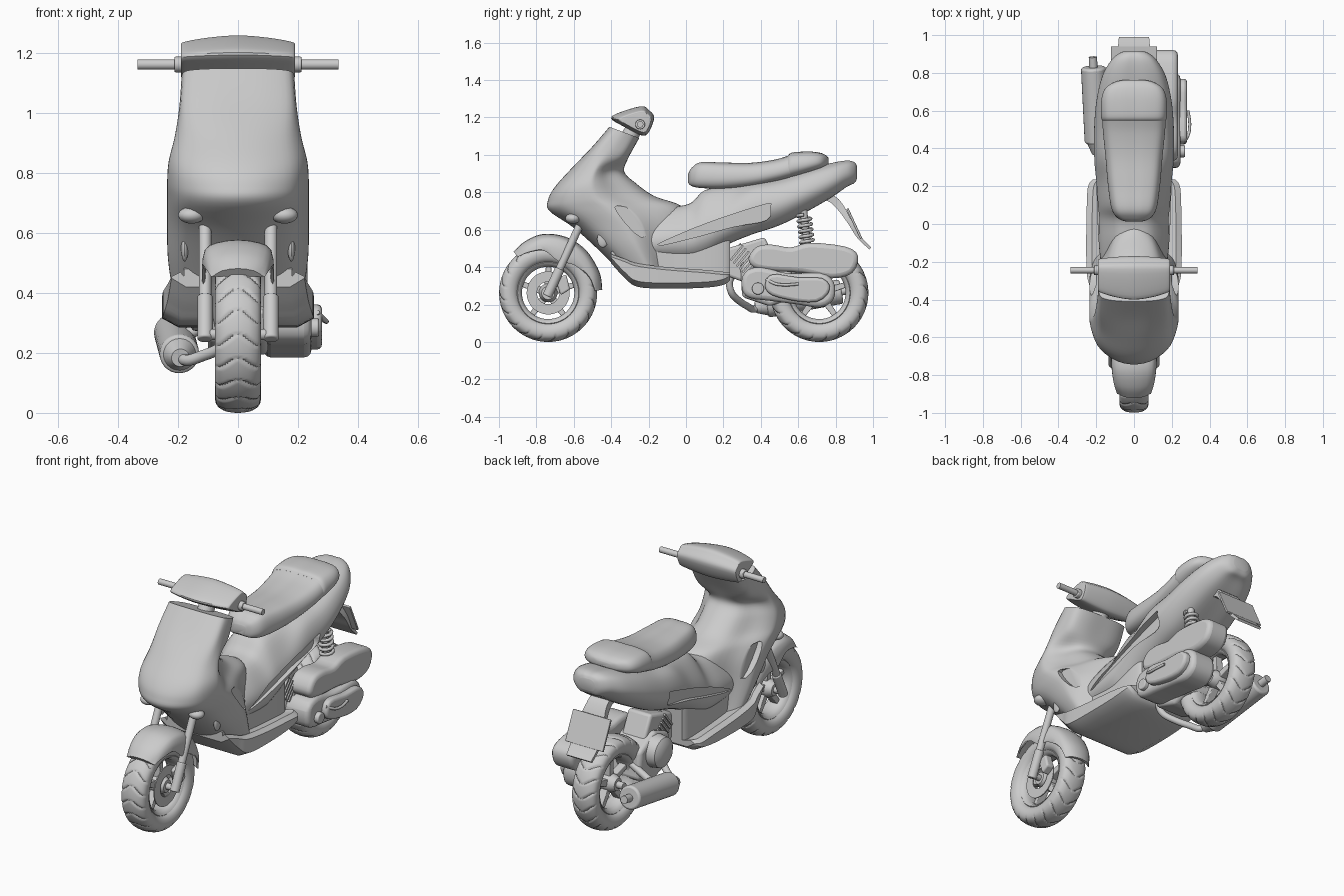
import bpy, bmesh, math
from mathutils import Vector

if "Cube" in bpy.data.objects:
    bpy.data.objects.remove(bpy.data.objects["Cube"])

V = Vector

def obj(name, bm, mirror=False, bevel=0):
    bmesh.ops.remove_doubles(bm, verts=bm.verts, dist=1e-5)
    bmesh.ops.recalc_face_normals(bm, faces=bm.faces)
    me = bpy.data.meshes.new(name)
    bm.to_mesh(me)
    bm.free()
    o = bpy.data.objects.new(name, me)
    bpy.context.collection.objects.link(o)
    if bevel:
        b = o.modifiers.new("Bevel", 'BEVEL')
        b.width, b.segments, b.limit_method = bevel, 3, 'ANGLE'
    if mirror:
        o.modifiers.new("Mirror", 'MIRROR')
    return o

def cat(p, n, closed):
    """Catmull-Rom points through p, n steps per span."""
    p, out, m = [V(q) for q in p], [], len(p)
    for i in range(m if closed else m - 1):
        g = lambda k: p[k % m] if closed else p[min(max(k, 0), m - 1)]
        a, b, c, d = g(i - 1), g(i), g(i + 1), g(i + 2)
        for s in range(n):
            t = s / n
            out.append(.5 * (2*b + (c - a)*t + (2*a - 5*b + 4*c - d)*t*t + (3*b - a - 3*c + d)*t**3))
    return out if closed else out + [p[-1]]

def sym(half):
    return list(half) + [(-x, y, z) for x, y, z in reversed(half[1:-1])]

def loft(name, rings, around=4, along=5):
    rings = [cat(r, around, True) for r in rings]
    cols = [cat(c, along, False) for c in zip(*rings)]
    bm = bmesh.new()
    g = [[bm.verts.new(q) for q in c] for c in cols]
    for a, b in zip(g, g[1:] + g[:1]):
        for j in range(len(a) - 1):
            bm.faces.new((a[j], a[j + 1], b[j + 1], b[j]))
    for j in (0, -1):
        bm.faces.new([c[j] for c in g])
    return obj(name, bm)

def slab(f, b, w, prof):
    """Cross-section from point f to point b in the yz plane, half-width w."""
    return sym([(w*u, f[0] + (b[0] - f[0])*v, f[1] + (b[1] - f[1])*v) for u, v in prof])

def lathe(name, prof, c, seg=48, groove=None):
    bm = bmesh.new()
    g = []
    for i in range(seg):
        a = 2*math.pi*i/seg
        row = []
        for x, r in prof:
            r -= groove(a, x, r) if groove else 0
            row.append(bm.verts.new((c[0] + x, c[1] - r*math.cos(a), c[2] + r*math.sin(a))))
        g.append(row)
    n = len(prof)
    for a, b in zip(g, g[1:] + g[:1]):
        for j in range(n):
            bm.faces.new((a[j], a[(j + 1) % n], b[(j + 1) % n], b[j]))
    return obj(name, bm)

def prism(name, polys, x0, x1, bevel=0, mirror=False, smooth=1):
    bm = bmesh.new()
    for poly in polys:
        pts = cat([(0, y, z) for y, z in poly], smooth, True)
        f = bm.faces.new([bm.verts.new((x0, q.y, q.z)) for q in pts])
        r = bmesh.ops.extrude_face_region(bm, geom=[f])
        bmesh.ops.translate(bm, vec=(x1 - x0, 0, 0), verts=[v for v in r['geom'] if isinstance(v, bmesh.types.BMVert)])
    return obj(name, bm, mirror, bevel)

def rod(name, a, b, r, r2=None, mirror=False, bevel=0):
    a, b = V(a), V(b)
    bm = bmesh.new()
    bmesh.ops.create_cone(bm, cap_ends=True, segments=28, radius1=r, radius2=r2 or r, depth=(b - a).length)
    m = V((0, 0, 1)).rotation_difference(b - a).to_matrix().to_4x4()
    m.translation = (a + b)/2
    bm.transform(m)
    return obj(name, bm, mirror, bevel)

def tube(name, pts, r):
    cu = bpy.data.curves.new(name, 'CURVE')
    cu.dimensions, cu.bevel_depth, cu.use_fill_caps = '3D', r, True
    s = cu.splines.new('POLY')
    s.points.add(len(pts) - 1)
    for q, p in zip(s.points, pts):
        q.co = (*p, 1)
    o = bpy.data.objects.new(name, cu)
    bpy.context.collection.objects.link(o)

def blob(name, c, s):
    bm = bmesh.new()
    bmesh.ops.create_uvsphere(bm, u_segments=20, v_segments=12, radius=1)
    bmesh.ops.scale(bm, vec=s, verts=bm.verts)
    bmesh.ops.translate(bm, vec=c, verts=bm.verts)
    obj(name, bm, mirror=True)

def pocket(target, poly, depth_x):
    """Sink a pocket into both sides of the target."""
    cut = prism("pocket_cutter", [poly], depth_x, .4, mirror=True, smooth=4)
    cut.hide_render = True
    m = target.modifiers.new("Pocket", 'BOOLEAN')
    m.operation, m.object, m.solver = 'DIFFERENCE', cut, 'EXACT'
    bpy.context.view_layer.objects.active = target
    bpy.ops.object.modifier_apply(modifier=m.name)
    bpy.data.objects.remove(cut)

# Leg shield with nose and inner tunnel
D = [(0, 0), (.45, .04), (.82, .165), (1, .4), (.94, .53), (.68, .7), (.4, .92), (0, 1)]
T = [(0, 0), (.5, .02), (.9, .12), (1, .35), (.98, .6), (.85, .85), (.5, .98), (0, 1)]
shield = loft("leg_shield", [slab(f, b, w, p) for f, b, w, p in (
    ((-.41, 1.15), (-.25, 1.09), .187, T), ((-.5, 1.045), (-.31, .98), .195, T),
    ((-.61, .93), (-.33, .91), .21, D), ((-.70, .83), (-.27, .85), .23, D),
    ((-.737, .76), (-.17, .78), .235, D), ((-.73, .70), (-.03, .73), .235, D),
    ((-.6, .61), (0, .66), .235, D), ((-.455, .48), (-.03, .55), .232, D),
    ((-.3, .32), (-.05, .42), .21, D))])
pocket(shield, [(-.38, .72), (-.25, .70), (-.14, .65), (-.24, .56)], .2)
blob("headlight", (.155, -.605, .66), (.045, .04, .028))
blob("front_indicator", (.178, -.445, .55), (.012, .03, .045))

# Floor with footboard lips
loft("footboards", [sym([(0, y, b), (w*.78, y, b), (w, y, b + .03), (w, y, l), (w - .03, y, l + .015),
                         (i, y, l), (i, y, t), (0, y, t)]) for y, b, w, l, i, t in (
    (-.40, .42, .222, .455, .18, .48), (-.33, .345, .235, .43, .17, .53), (-.26, .295, .25, .405, .165, .57),
    (-.1, .285, .253, .385, .165, .58), (.1, .29, .25, .37, .165, .6), (.2, .305, .243, .36, .155, .58),
    (.235, .33, .22, .36, .14, .56))], around=1)

# Rear body and tail
R = [(0, 0), (.6, .02), (.93, .25), (1, .53), (.82, .85), (.42, 1), (0, 1)]
N = [(0, 0), (.6, .02), (.93, .2), (1, .43), (.84, .68), (.46, .96), (0, 1)]
tail = loft("rear_body", [slab((y, b), (y, t), w, p) for y, b, t, w, p in (
    (-.34, .45, .58, .15, N), (-.22, .44, .67, .172, N), (-.1, .43, .715, .186, N), (.02, .43, .74, .192, N),
    (.1, .45, .81, .195, N), (.22, .52, .835, .202, N), (.35, .575, .848, .21, R), (.5, .625, .875, .21, R),
    (.65, .70, .92, .198, R), (.78, .775, .955, .168, R), (.86, .83, .968, .125, R), (.9, .85, .96, .085, R),
    (.915, .875, .94, .05, R))])
pocket(tail, [(-.16, .515), (.1, .63), (.42, .735), (.45, .72), (.43, .65), (.25, .615), (.05, .56)], .172)

# Seat in two pads
S = [(0, 0), (.7, 0), (.97, .22), (.98, .6), (.8, .9), (.4, 1), (0, 1)]
loft("rider_seat", [slab((y, b), (y, t), w, S) for y, b, t, w in (
    (.012, .85, .9, .04), (.03, .835, .93, .085), (.08, .825, .96, .118), (.2, .822, .958, .137), (.35, .835, .957, .15),
    (.48, .86, .975, .163), (.56, .88, 1.0, .168))])
loft("passenger_seat", [slab((y, b), (y, t), w, S) for y, b, t, w in (
    (.545, .885, .995, .165), (.57, .885, 1.012, .174), (.66, .91, 1.017, .172), (.72, .93, 1.01, .15),
    (.752, .945, .995, .1), (.763, .955, .98, .05))])

# Handlebar cover, bars and column
H = [(-.40, 1.195), (-.36, 1.225), (-.24, 1.26), (-.2, 1.24), (-.17, 1.2), (-.2, 1.12), (-.24, 1.105), (-.34, 1.155)]
loft("handlebar_cover", [[(x, -.23 + (y + .23)*s, 1.165 + (z - 1.165)*s) for y, z in H] for x, s in (
    (-.19, .65), (-.18, .77), (-.1, .92), (0, 1), (.1, .92), (.18, .77), (.19, .65))])
rod("handlebar", (-.335, -.245, 1.163), (.335, -.245, 1.163), .017)
rod("grip_collar", (.17, -.245, 1.163), (.212, -.245, 1.163), .026, mirror=True, bevel=.004)
rod("steering_column", (0, -.26, 1.17), (0, -.36, 1.0), .045)

# Wheels with chevron tread, rims and spokes
half = [(-.05, .163), (-.068, .18), (-.077, .208), (-.071, .236), (-.05, .253), (-.025, .260)]
side = half + [(0, .262)] + [(-x, r) for x, r in reversed(half)]
tread = [(q.x, q.y) for q in cat([(x, r, 0) for x, r in side], 3, False)]

def chevron(a, x, r):
    return .006 if r > .225 and abs(x) > .006 and ((a + 2.8*abs(x))*20/(2*math.pi)) % 1 < .14 else 0

for tag, cy in (("front", -.737), ("rear", .713)):
    c = (0, cy, .262)
    lathe(tag + "_tyre", tread, c, 240, chevron)
    lathe(tag + "_rim", [(-.05, .17), (-.057, .163), (-.05, .152), (-.03, .14), (.03, .14),
                         (.05, .152), (.057, .163), (.05, .17)], c)
    lathe(tag + "_hub", [(-.06, 0), (-.06, .035), (-.03, .05), (.03, .05), (.06, .035), (.06, 0)], c, 32)
    polys = []
    for k in range(5):
        a = 2*math.pi*k/5 + .3
        e, n = V((math.cos(a), math.sin(a))), V((-math.sin(a), math.cos(a)))
        o = V((cy, .262))
        polys.append([o + e*r + n*w for r, w in ((.035, .02), (.148, .014), (.148, -.014), (.035, -.02))])
    prism(tag + "_spokes", polys, -.022, .022, bevel=.004)
lathe("brake_disc", [(.05, .06), (.05, .115), (.056, .115), (.056, .06)], (0, -.737, .262))

# Front fork and mudguard
rod("fork_leg", (.11, -.57, .62), (.11, -.735, .262), .021, mirror=True)
rod("fork_slider", (.11, -.675, .39), (.11, -.742, .245), .026, mirror=True, bevel=.006)
rod("front_axle", (-.125, -.737, .262), (.125, -.737, .262), .018)
prism("brake_caliper", [[(-.7, .34), (-.64, .36), (-.62, .28), (-.67, .25)]], .05, .1, bevel=.01)
fender = []
for th, r, w, d in ((130, .287, .09, .035), (115, .302, .108, .06), (95, .316, .119, .085), (72, .314, .12, .125),
                    (48, .305, .112, .095), (22, .296, .1, .06), (3, .29, .085, .04)):
    e = V((math.cos(math.radians(th)), math.sin(math.radians(th))))
    prof = [(0, r), (.6*w, r - .01), (.92*w, r - .033), (w, r - d), (w - .01, r - d), (.84*w, r - .037),
            (.55*w, r - .023), (0, r - .013)]
    fender.append(sym([(x, -.737 + e.x*q, .262 + e.y*q) for x, q in prof]))
loft("front_mudguard", fender, around=2)

# Engine, transmission cover and air box
prism("engine_block", [[(.3, .24), (.29, .42), (.42, .47), (.56, .4), (.58, .24), (.45, .19)]], -.1, .1, bevel=.02)
for k in range(6):
    t = k*.016
    prism("cooling_fin", [[(.235 + t, .44 - t), (.30 + t, .52 - t), (.308 + t, .513 - t), (.243 + t, .433 - t)]], -.08, .12)
rod("cylinder", (0, .25, .49), (0, .36, .38), .055)
lathe("fan_cover", [(-.17, 0), (-.17, .055), (-.15, .085), (-.08, .095), (-.08, 0)], (0, .42, .36), 32)
prism("transmission_cover", [[(.30, .28), (.31, .37), (.4, .4), (.55, .365), (.72, .37), (.79, .32), (.79, .23),
                              (.72, .185), (.6, .2), (.45, .22), (.34, .235)]], .085, .245, bevel=.025, smooth=3)
prism("transmission_bulge", [[(.43, .27), (.45, .36), (.6, .345), (.73, .34), (.77, .28), (.7, .215), (.55, .225)]],
      .2, .28, bevel=.03, smooth=3)
rod("crank_cap", (.2, .385, .285), (.27, .385, .285), .032, bevel=.006)
tube("kick_lever", cat([(.265, .43, .335), (.29, .48, .31), (.295, .54, .305), (.285, .6, .31)], 5, False), .008)
prism("air_box", [[(.335, .45), (.38, .51), (.46, .52), (.56, .505), (.66, .53), (.85, .51), (.92, .46), (.89, .37),
                   (.78, .34), (.62, .37), (.45, .38), (.36, .40)]], .09, .232, bevel=.025, smooth=3)
prism("swing_mount", [[(.2, .36), (.22, .5), (.42, .56), (.5, .4), (.36, .3)]], -.07, .08, bevel=.015)

# Exhaust on the left side
m0, m1 = V((-.195, .43, .195)), V((-.215, .83, .27))
d = (m1 - m0).normalized()
rod("muffler", m0, m1, .066, bevel=.012)
rod("muffler_front_cone", m0 - d*.06, m0 + d*.01, .03, .058)
rod("tail_pipe", m1 - d*.02, m1 + d*.055, .022)
rod("muffler_bracket", (-.2, .58, .25), (-.04, .56, .32), .02)
rod("rear_axle", (-.1, .713, .262), (.12, .713, .262), .02)
tube("exhaust_pipe", cat([(.03, .29, .4), (.02, .235, .33), (0, .245, .26), (-.06, .29, .215), (-.12, .33, .19),
                          (-.17, .36, .175), (-.193, .41, .19)], 6, False), .019)

# Rear shock with coil
rod("shock_body", (.12, .655, .46), (.12, .625, .73), .02)
tube("shock_spring", [(.12 + .034*math.cos(a), .65 - .02*t + .034*math.sin(a), .51 + .17*t)
                      for t, a in ((i/120, i/120*12*math.pi) for i in range(121))], .009)

# Rear plate holder and flap
loft("plate_holder", [sym([(0, y, z), (w, y, z), (w, y - q, z - q), (0, y - q, z - q)]) for y, z, w, q in (
    (.66, .79, .06, .03), (.78, .785, .06, .03), (.835, .74, .065, .028), (.885, .65, .085, .018),
    (.93, .57, .085, .014), (.99, .505, .08, .01))], around=1)
prism("number_plate", [[(.857, .71), (.868, .716), (.942, .556), (.931, .55)]], -.122, .122, bevel=.003)

for o in bpy.context.scene.objects:
    o.select_set(o.type == 'MESH')
bpy.context.view_layer.objects.active = shield
bpy.ops.object.shade_smooth_by_angle(angle=math.radians(38))
